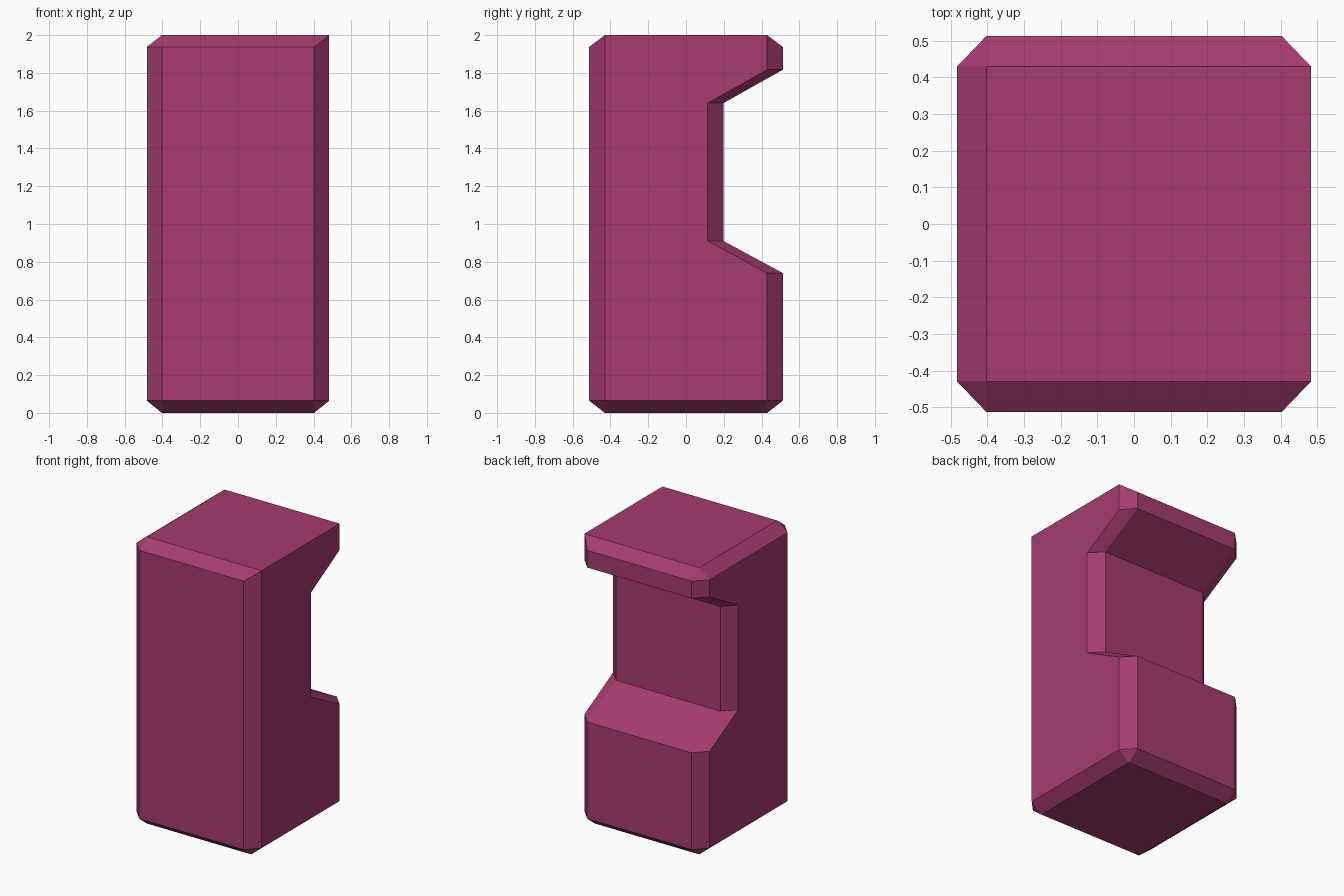
import bpy, bmesh, math

if "Cube" in bpy.data.objects:
    bpy.data.objects.remove(bpy.data.objects["Cube"])

X, Y = 0.483, 0.513     # half width and half depth
CX, CY = 0.08, 0.083    # chamfer sizes


def octagon(z, back):
    """Chamfered-corner ring with a movable back side."""
    return [(-X + CX, -Y, z), (X - CX, -Y, z), (X, -Y + CY, z), (X, back - CY, z),
            (X - CX, back, z), (-X + CX, back, z), (-X, back - CY, z), (-X, -Y + CY, z)]


def cap(z, left, right):
    """Rectangular end ring, corners doubled to match the octagons."""
    f, b = -Y + CY, Y - CY
    return [(left, f, z), (right, f, z), (right, f, z), (right, b, z),
            (right, b, z), (left, b, z), (left, b, z), (left, f, z)]


# Rings from bottom to top; the back steps in to form the notch
rings = [cap(0, -X + CX, X - CX)]
rings += [octagon(z, b) for z, b in ((0.065, Y), (0.74, Y), (0.91, 0.198),
                                     (1.64, 0.198), (1.817, Y), (1.937, Y))]
rings.append(cap(2, -X + CX, X))   # right top edge stays square

bm = bmesh.new()
loops = [[bm.verts.new(p) for p in r] for r in rings]
for lo, hi in zip(loops, loops[1:]):
    for i in range(8):
        j = (i + 1) % 8
        bm.faces.new((lo[i], lo[j], hi[j], hi[i]))
bm.faces.new(loops[0][::-1])
bm.faces.new(loops[-1])
bmesh.ops.remove_doubles(bm, verts=bm.verts, dist=1e-4)
bmesh.ops.dissolve_limit(bm, angle_limit=math.radians(1), verts=bm.verts, edges=bm.edges)
bmesh.ops.recalc_face_normals(bm, faces=bm.faces)

mesh = bpy.data.meshes.new("notched_block")
bm.to_mesh(mesh)
bm.free()
block = bpy.data.objects.new("notched_block", mesh)
bpy.context.collection.objects.link(block)

mat = bpy.data.materials.new("plum")
mat.diffuse_color = (0.376, 0.044, 0.156, 1)
mat.use_nodes = True
mat.node_tree.nodes["Principled BSDF"].inputs["Base Color"].default_value = mat.diffuse_color
mesh.materials.append(mat)
